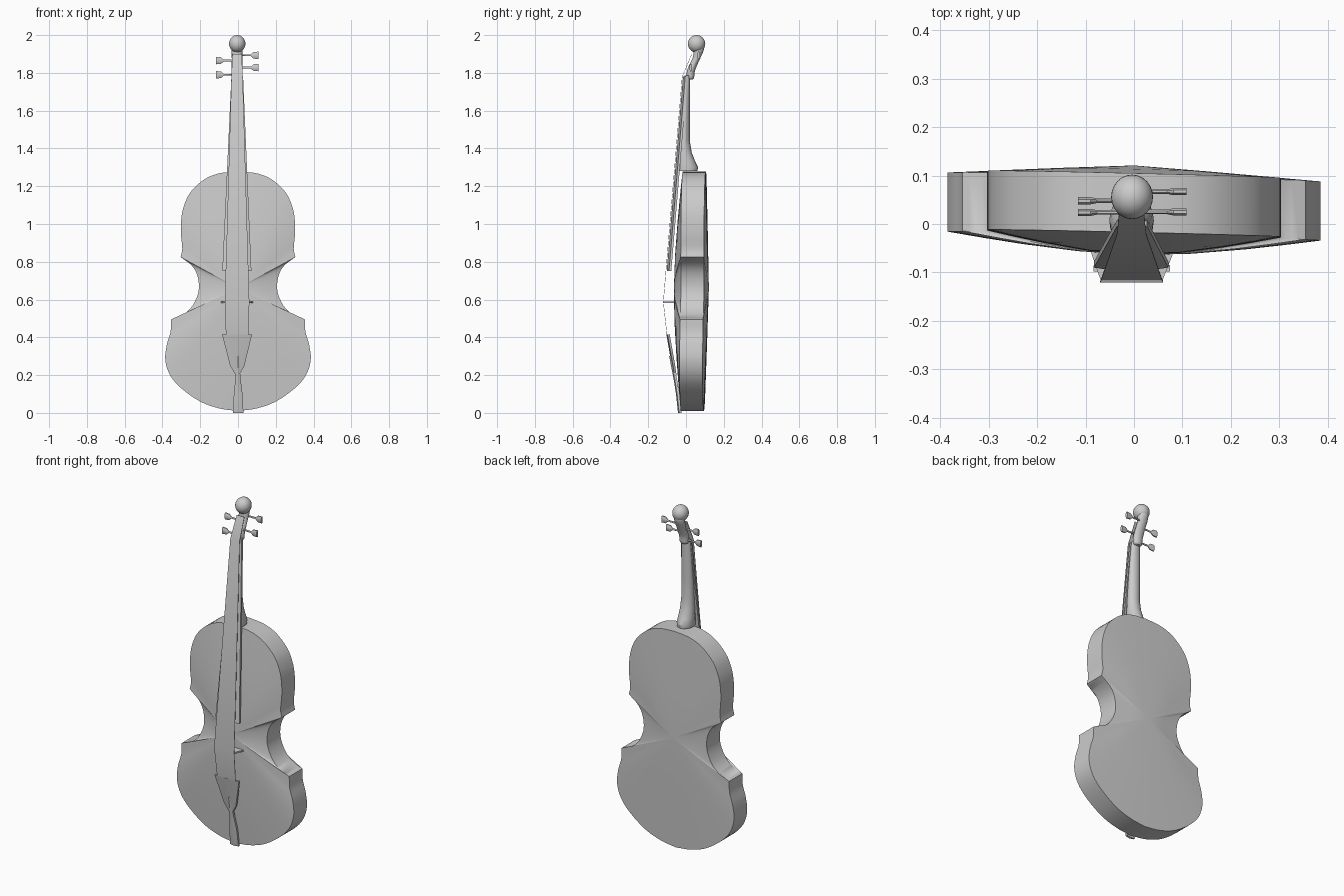
import bpy, bmesh, math
from mathutils import Vector

cube = bpy.data.objects.get("Cube")
if cube:
    bpy.data.objects.remove(cube)

grey = bpy.data.materials.new("plain grey")
grey.use_nodes = True
grey.diffuse_color = (0.6, 0.6, 0.6, 1)
grey.node_tree.nodes["Principled BSDF"].inputs["Base Color"].default_value = (0.6, 0.6, 0.6, 1)
parts = []


def finish(name, bm):
    bmesh.ops.recalc_face_normals(bm, faces=bm.faces)
    mesh = bpy.data.meshes.new(name)
    bm.to_mesh(mesh)
    bm.free()
    mesh.materials.append(grey)
    obj = bpy.data.objects.new(name, mesh)
    bpy.context.collection.objects.link(obj)
    parts.append(obj)
    return obj


def bridge_rings(bm, a, b):
    for i in range(len(a)):
        j = (i + 1) % len(a)
        bm.faces.new((a[i], a[j], b[j], b[i]))


def loft(name, sections, sides=20):
    """Rounded body through horizontal ellipses: (z, x, y, radius x, radius y)."""
    bm = bmesh.new()
    rings = []
    for z, x, y, rx, ry in sections:
        angles = [math.tau * i / sides for i in range(sides)]
        rings.append([bm.verts.new((x + rx * math.cos(a), y + ry * math.sin(a), z)) for a in angles])
    for a, b in zip(rings, rings[1:]):
        bridge_rings(bm, a, b)
    bm.faces.new(rings[0])
    bm.faces.new(rings[-1])
    return finish(name, bm)


def strip(name, rows, thick, arch=0.0):
    """Upright plate, rows of (z, front y, left edge x, right edge x)."""
    bm = bmesh.new()
    rings = []
    for z, y, x0, x1 in rows:
        mid = (x0 + x1) / 2
        front = [(x0, y + arch, z), (mid, y, z), (x1, y + arch, z)]
        back = [(px, py + thick, pz) for px, py, pz in reversed(front)]
        rings.append([bm.verts.new(p) for p in front + back])
    for a, b in zip(rings, rings[1:]):
        bridge_rings(bm, a, b)
    bm.faces.new(rings[0])
    bm.faces.new(rings[-1])
    return finish(name, bm)


def smooth_path(points, steps=4):
    """Catmull-Rom path through the points."""
    p = [Vector(q) for q in points]
    p = [2 * p[0] - p[1]] + p + [2 * p[-1] - p[-2]]
    out = []
    for a, b, c, d in zip(p, p[1:], p[2:], p[3:]):
        for k in range(steps):
            t = k / steps
            out.append(0.5 * (2 * b + (c - a) * t + (2 * a - 5 * b + 4 * c - d) * t * t
                              + (3 * b - a - 3 * c + d) * t ** 3))
    return out


# Body: half outline in three curves that meet at the corners
lower = [(0, .01), (.1, .024), (.2, .06), (.3, .13), (.36, .2), (.385, .28), (.377, .36), (.357, .43), (.354, .495)]
waist = [(.354, .495), (.3, .515), (.25, .555), (.215, .62), (.207, .68), (.22, .74), (.25, .785), (.304, .825)]
upper = [(.304, .825), (.295, .87), (.302, .95), (.3, 1.03), (.285, 1.1), (.25, 1.17), (.18, 1.235), (.1, 1.268), (0, 1.278)]
half = smooth_path(lower) + smooth_path(waist) + smooth_path(upper) + [Vector(upper[-1])]
outline = half + [Vector((-p.x, p.y)) for p in reversed(half[1:-1])]
centre = Vector((0, .66))

bm = bmesh.new()


def body_ring(scale, y):
    ring = []
    for p in outline:
        q = centre + (p - centre) * scale
        ring.append(bm.verts.new((q.x, y - .024 * q.x + .008 * (q.y - .66), q.y)))
    return ring


rings = [body_ring(s, y) for s, y in
         [(.3, -.058), (.6, -.045), (.8, -.034), (1, -.022), (1, .1), (.5, .111)]]
for a, b in zip(rings, rings[1:]):
    bridge_rings(bm, a, b)
for ring, y in ((rings[0], -.064), (rings[-1], .121)):
    tip = bm.verts.new((0, y, .66))
    for i in range(len(ring)):
        bm.faces.new((ring[i], ring[(i + 1) % len(ring)], tip))
finish("body", bm)

# Neck with its flared heel
loft("neck", [(1.28, -.005, .005, .045, .055), (1.3, -.005, .007, .046, .057), (1.33, -.005, 0, .044, .049),
              (1.38, -.005, -.007, .04, .037), (1.44, -.005, -.01, .037, .03), (1.55, -.005, -.006, .035, .026),
              (1.68, -.005, 0, .032, .021), (1.785, -.005, .007, .028, .015)])

# Peg box and rounded head
box_path = smooth_path([(1.766, .024, .012), (1.775, .024, .019), (1.81, .026, .021), (1.85, .042, .021),
                        (1.885, .058, .021), (1.92, .067, .027), (1.94, .065, .03)], 3)
loft("peg_box", [(p.x, -.005, p.y, min(p.z * 1.35, .03), p.z) for p in box_path])
bm = bmesh.new()
bmesh.ops.create_uvsphere(bm, u_segments=24, v_segments=16, radius=.046)
for v in bm.verts:
    v.co = (v.co.x * .94 - .004, v.co.y + .056, v.co.z + 1.954)
finish("head", bm)

# Fingerboard, string band, tailpiece
strip("fingerboard", [(.75, -.102, -.083, .071), (1.78, -.016, -.035, .027)], .012, .012)
strip("string_band", [(.415, -.102, -.064, .056), (.587, -.121, -.07, .06),
                      (1.78, -.021, -.035, .025), (1.9, .03, -.03, .02)], .002)
strip("tailpiece", [(.2, -.068, -.012, .006), (.25, -.075, -.042, .034), (.415, -.104, -.084, .074)], .012, .006)
strip("tail_strap", [(0, -.041, -.026, .028), (.015, -.044, -.026, .028), (.1, -.053, -.022, .024),
                     (.17, -.064, -.015, .015), (.3, -.089, -.004, .004)], .012, .006)

# Bridge: thin tapered plate standing on the belly
bm = bmesh.new()
low, high = [[bm.verts.new((x, y, z)) for x, y, z in
              ((w0, y0, .581), (w1, y0, .581), (w1, y0, .589), (w0, y0, .589))]
             for w0, w1, y0 in ((-.09, .083, -.055), (-.068, .058, -.119))]
bridge_rings(bm, low, high)
bm.faces.new(low)
bm.faces.new(high)
finish("bridge", bm)

# Tuning pegs: thin shaft with a flared flat head
for n, (side, y, z) in enumerate([(1, .067, 1.893), (-1, .048, 1.865), (1, .025, 1.828), (-1, .024, 1.79)], 1):
    bm = bmesh.new()
    rings = []
    for x, ry, rz in [(0, .005, .005), (.072, .005, .005), (.086, .008, .019), (.112, .008, .021)]:
        angles = [math.tau * (i + .5) / 8 for i in range(8)]
        rings.append([bm.verts.new((side * x - .004, y + ry * math.cos(a), z + rz * math.sin(a))) for a in angles])
    for a, b in zip(rings, rings[1:]):
        bridge_rings(bm, a, b)
    bm.faces.new(rings[0])
    bm.faces.new(rings[-1])
    finish(f"tuning_peg_{n}", bm)

# Smooth shading with sharp rims
bpy.ops.object.select_all(action='DESELECT')
for obj in parts:
    obj.select_set(True)
bpy.context.view_layer.objects.active = parts[0]
bpy.ops.object.shade_smooth_by_angle(angle=math.radians(35))
